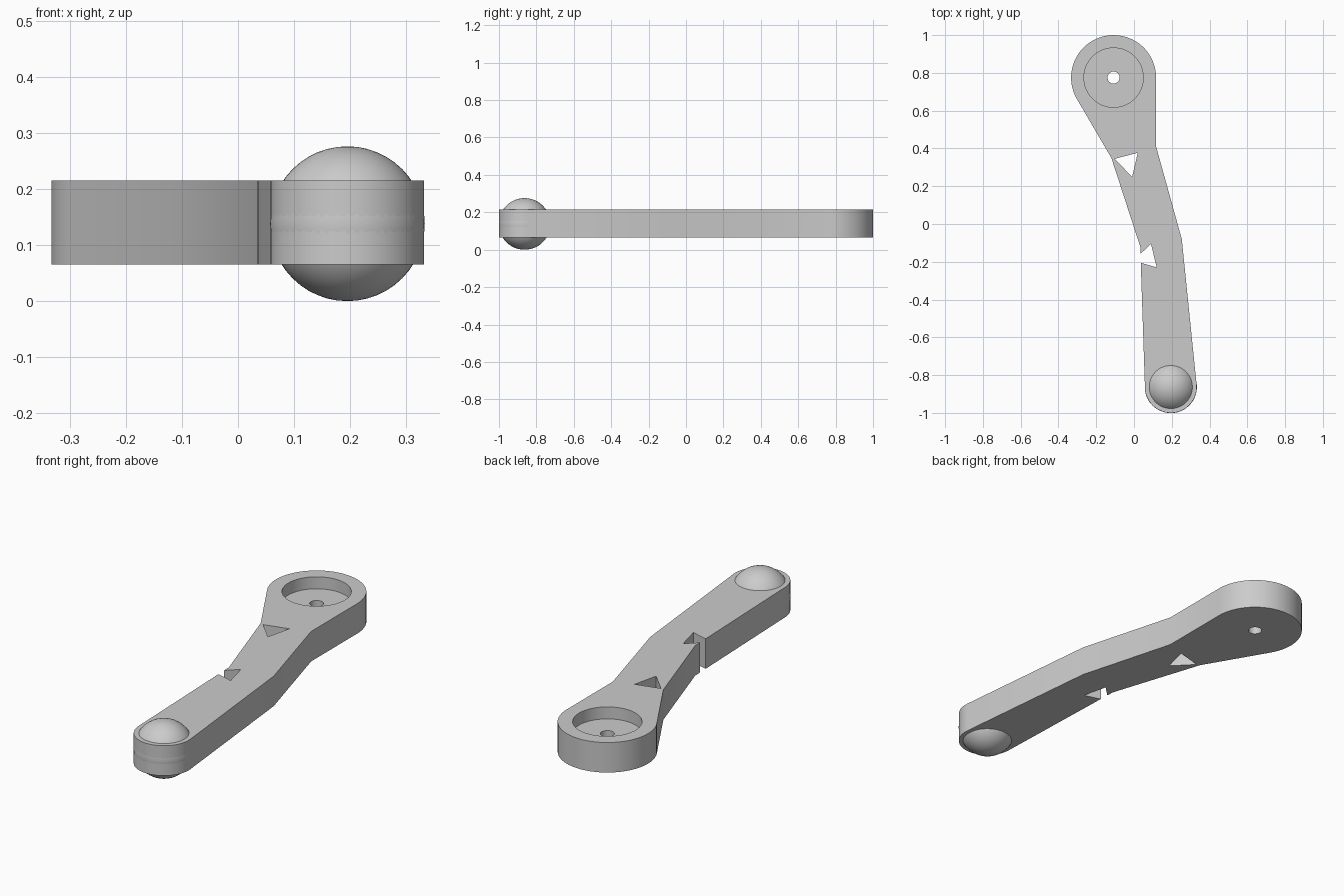
import bpy, bmesh, math
from mathutils import Vector

if "Cube" in bpy.data.objects:
    bpy.data.objects.remove(bpy.data.objects["Cube"])

BOTTOM, TOP = 0.065, 0.215
HUB, HUB_R = (-0.108, 0.775), 0.225
TIP, TIP_R = (0.195, -0.863), 0.137
BALL_R = 0.138

grey = bpy.data.materials.new("grey")
grey.diffuse_color = (0.6, 0.6, 0.6, 1)
grey.use_nodes = True
grey.node_tree.nodes["Principled BSDF"].inputs["Base Color"].default_value = grey.diffuse_color


def arc(center, radius, start, end, steps):
    """Points along a circular arc, angles in degrees."""
    angles = [math.radians(start + (end - start) * i / steps) for i in range(steps + 1)]
    return [(center[0] + radius * math.cos(a), center[1] + radius * math.sin(a)) for a in angles]


def prism(name, outline, z0, z1):
    """Extrude a flat outline between two heights."""
    bm = bmesh.new()
    face = bm.faces.new([bm.verts.new((x, y, z0)) for x, y in outline])
    top = bmesh.ops.extrude_face_region(bm, geom=[face])
    moved = [g for g in top["geom"] if isinstance(g, bmesh.types.BMVert)]
    bmesh.ops.translate(bm, verts=moved, vec=Vector((0, 0, z1 - z0)))
    bmesh.ops.recalc_face_normals(bm, faces=bm.faces)
    mesh = bpy.data.meshes.new(name)
    bm.to_mesh(mesh)
    bm.free()
    mesh.materials.append(grey)
    obj = bpy.data.objects.new(name, mesh)
    bpy.context.collection.objects.link(obj)
    return obj


def activate(obj):
    bpy.ops.object.select_all(action='DESELECT')
    obj.select_set(True)
    bpy.context.view_layer.objects.active = obj


def cut(target, cutter):
    """Subtract the cutter and discard it."""
    mod = target.modifiers.new("cut", 'BOOLEAN')
    mod.operation, mod.solver, mod.object = 'DIFFERENCE', 'EXACT', cutter
    activate(target)
    bpy.ops.object.modifier_apply(modifier=mod.name)
    bpy.data.objects.remove(cutter)


# Bent arm: round hub, kinked shank, round tip
outline = (arc(HUB, HUB_R, 0, 210, 40)
           + [(-0.12, 0.35), (0.033, -0.12)]
           + arc(TIP, TIP_R, 182, 365.7, 32)
           + [(0.253, -0.08), (0.117, 0.41)])
arm = prism("arm", outline, BOTTOM, TOP)

# Hub recess and through hole
cut(arm, prism("recess_cutter", arc(HUB, 0.157, 0, 354.375, 63), 0.155, 0.3))
cut(arm, prism("hole_cutter", arc(HUB, 0.032, 0, 348.75, 31), 0, 0.3))

# Triangular window and the notch in the inner edge
cut(arm, prism("window_cutter", [(-0.103, 0.345), (-0.01, 0.25), (0.02, 0.377)], 0, 0.3))
cut(arm, prism("notch_cutter", [(-0.003, -0.194), (0.12, -0.23), (0.09, -0.105)], 0, 0.3))
activate(arm)
bpy.ops.object.shade_smooth_by_angle(angle=math.radians(20))

# Ball seated through the tip
bpy.ops.mesh.primitive_uv_sphere_add(segments=48, ring_count=24, radius=BALL_R,
                                     location=(TIP[0], TIP[1], BALL_R))
ball = bpy.context.object
ball.name = "ball"
ball.data.materials.append(grey)
bpy.ops.object.shade_smooth()
